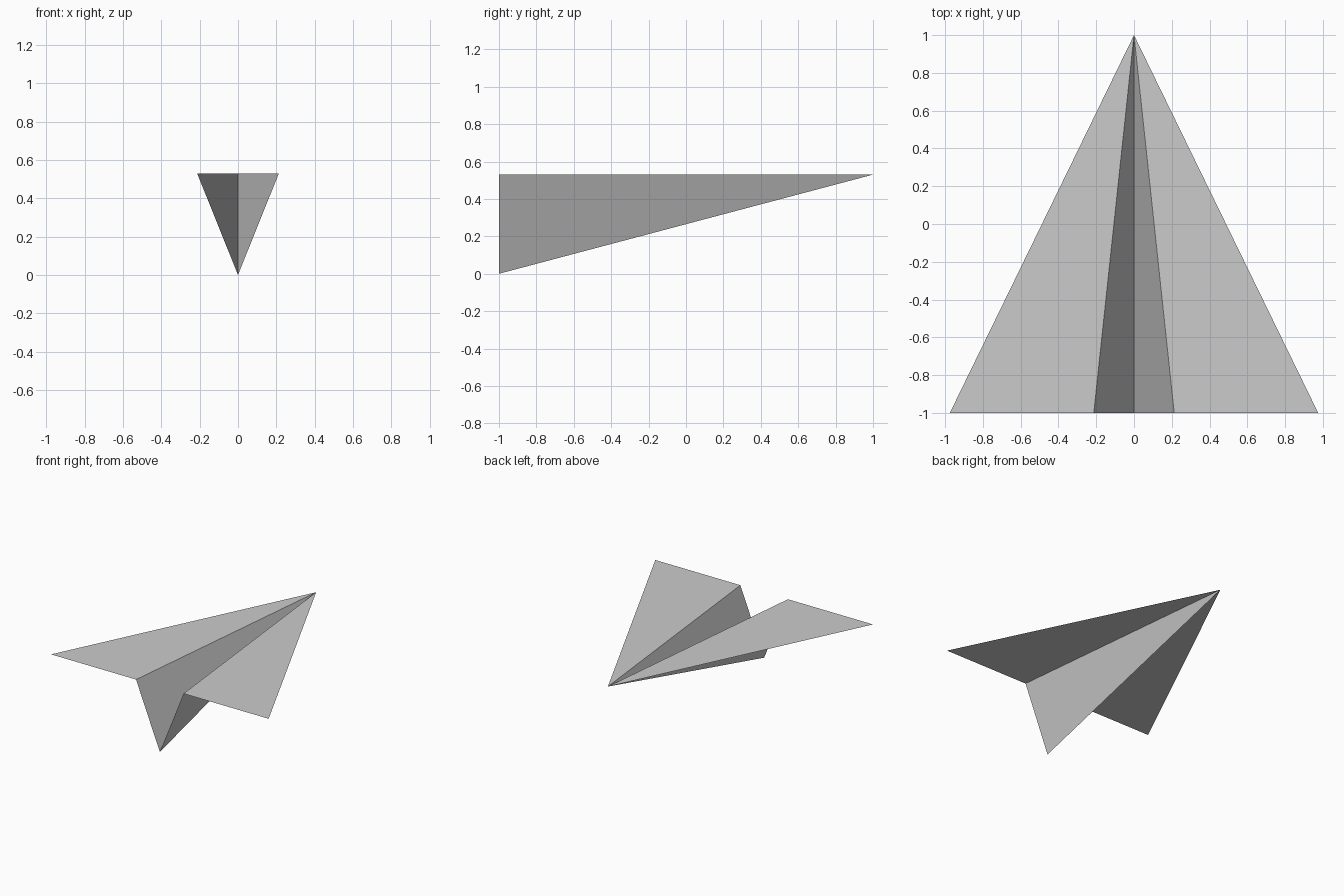
import bpy

cube = bpy.data.objects.get("Cube")
if cube:
    bpy.data.objects.remove(cube, do_unlink=True)

paper = bpy.data.materials.new("grey_paper")
paper.use_nodes = True
colour = (0.6, 0.6, 0.6, 1)
paper.diffuse_color = colour
paper.node_tree.nodes["Principled BSDF"].inputs["Base Color"].default_value = colour

# Key points of the folded sheet (left half)
TOP = 0.53
nose = (0, 1, TOP)
keel = (0, -1, 0)
fold = (0.213, -1, TOP)
tip = (0.975, -1, TOP)


def folded_panel(name, corners):
    """One flat triangular panel, mirrored to the other side."""
    mesh = bpy.data.meshes.new(name)
    mesh.from_pydata(corners, [], [(0, 1, 2)])
    mesh.materials.append(paper)
    panel = bpy.data.objects.new(name, mesh)
    bpy.context.collection.objects.link(panel)
    mirror = panel.modifiers.new("Mirror", 'MIRROR')
    mirror.use_axis[0] = True
    mirror.merge_threshold = 0.0001
    return panel


# Flat wings and the V-shaped keel between them
folded_panel("wings", [nose, fold, tip])
folded_panel("keel", [nose, keel, fold])
